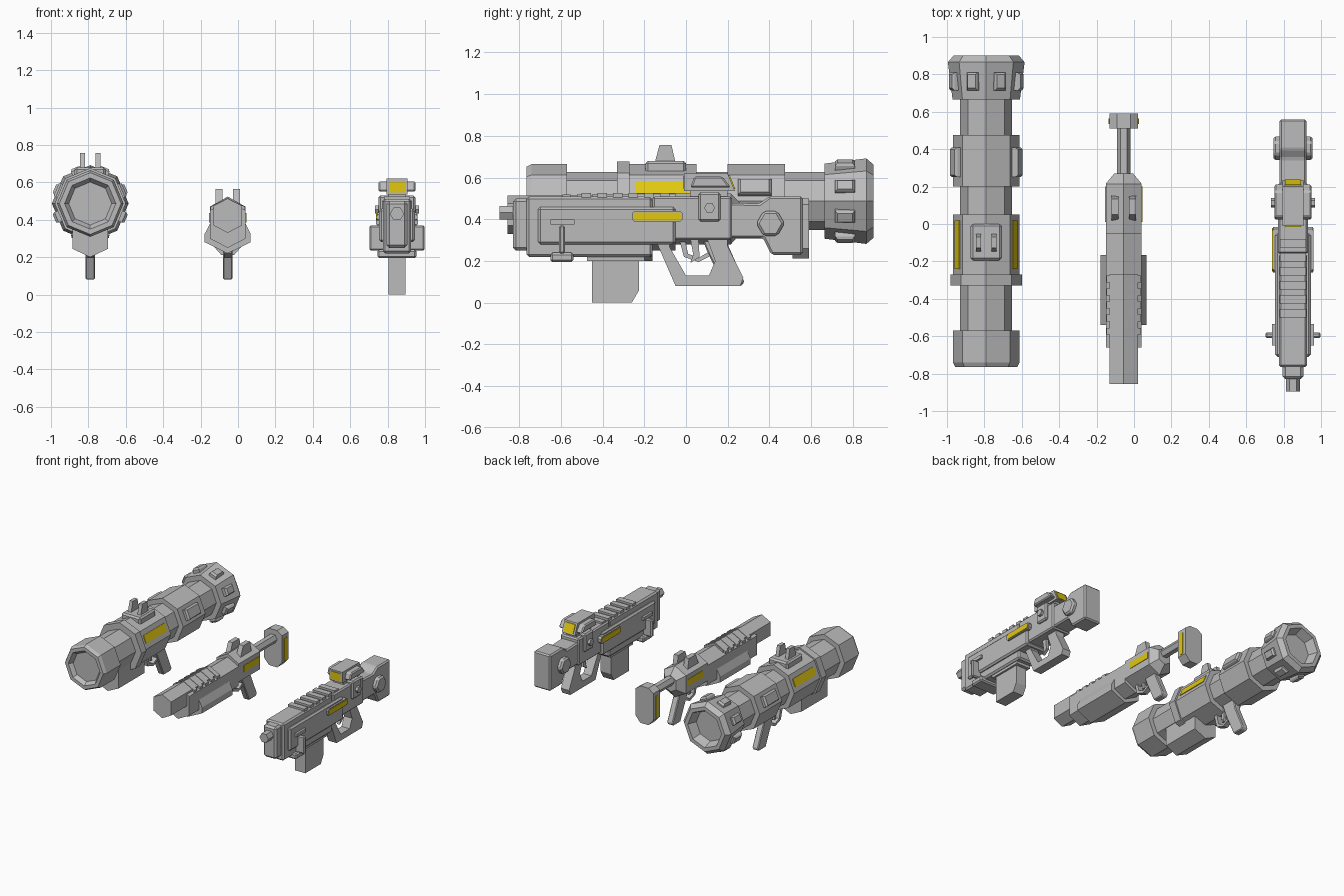
import bpy, bmesh, math

old = bpy.data.objects.get("Cube")
if old:
    bpy.data.objects.remove(old, do_unlink=True)


def material(name, rgb):
    m = bpy.data.materials.new(name)
    m.diffuse_color = (*rgb, 1)
    m.use_nodes = True
    m.node_tree.nodes["Principled BSDF"].inputs["Base Color"].default_value = (*rgb, 1)
    return m


GREY = material("matte grey", (0.5, 0.5, 0.5))
YELLOW = material("warning yellow", (0.76, 0.58, 0.005))


def skin(name, rings, mat=GREY, bevel=0):
    """Join matching rings of points into a closed solid."""
    bm = bmesh.new()
    vs = [[bm.verts.new(p) for p in ring] for ring in rings]
    n = len(vs[0])
    for a, b in zip(vs, vs[1:]):
        for i in range(n):
            j = (i + 1) % n
            bm.faces.new((a[i], a[j], b[j], b[i]))
    bm.faces.new(vs[0][::-1])
    bm.faces.new(vs[-1])
    bmesh.ops.recalc_face_normals(bm, faces=bm.faces[:])
    me = bpy.data.meshes.new(name)
    bm.to_mesh(me)
    bm.free()
    me.materials.append(mat)
    ob = bpy.data.objects.new(name, me)
    bpy.context.scene.collection.objects.link(ob)
    if bevel:
        mod = ob.modifiers.new("chamfer", "BEVEL")
        mod.width, mod.segments = bevel, 1
    return ob


def side(name, cx, half, outline, mat=GREY, bevel=0):
    """Side outline (y, z) given thickness across x."""
    return skin(name, [[(cx + s * half, y, z) for y, z in outline] for s in (-1, 1)], mat, bevel)


def block(name, cx, half, y0, y1, z0, z1, mat=GREY, bevel=0):
    return side(name, cx, half, [(y0, z0), (y1, z0), (y1, z1), (y0, z1)], mat, bevel)


def loft(name, cx, cz, section, stations):
    """Cross-section (x, z) run along y, scaled at each (y, scale) station."""
    return skin(name, [[(cx + x * s, y, cz + z * s) for x, z in section] for y, s in stations])


def ngon(n, r=1, cx=0, cy=0):
    return [(cx + r * math.cos(i * math.tau / n), cy + r * math.sin(i * math.tau / n)) for i in range(n)]


def mirrored(half):
    """Complete a right-hand half section, listed from top to bottom."""
    return half + [(-x, z) for x, z in reversed(half) if x]


def pad(name, cx, cz, angle, r, y0, y1, w, h, top=0.75, mat=GREY):
    """Tapered pad standing on the tube at an angle measured from straight up."""
    l = (y1 - y0) / 2
    rings = [[(a * w / 2 * k, b * l * k, z) for a, b in ((-1, -1), (1, -1), (1, 1), (-1, 1))]
             for z, k in ((-0.02, 1), (h * 0.6, 1), (h, top))]
    ob = skin(name, rings, mat)
    t = math.radians(angle)
    ob.location = (cx + r * math.sin(t), (y0 + y1) / 2, cz + r * math.cos(t))
    ob.rotation_euler = (0, t, 0)
    return ob


FLAT = math.cos(math.pi / 8)  # octagon face distance per unit radius

# ---- Launcher: eight-sided tube with recessed ends ----
L, LZ = -0.79, 0.487
loft("launcher_tube", L, LZ, ngon(8), [
    (-0.735, 0.115), (-0.765, 0.137), (-0.765, 0.165), (-0.74, 0.178), (-0.57, 0.178),
    (-0.57, 0.139), (-0.33, 0.139), (-0.33, 0.19), (-0.27, 0.19), (-0.27, 0.178),
    (0.05, 0.178), (0.05, 0.139), (0.2, 0.139), (0.2, 0.178), (0.475, 0.178),
    (0.475, 0.139), (0.665, 0.139), (0.665, 0.18), (0.865, 0.205), (0.9, 0.175),
    (0.9, 0.145), (0.83, 0.12)])
for i in range(8):
    pad("launcher_flare_lug", L, LZ, 22.5 + 45 * i, 0.19 * FLAT, 0.715, 0.81, 0.06, 0.032)
for a in (-67.5, 67.5):
    pad("launcher_side_pad", L, LZ, a, 0.178 * FLAT, 0.25, 0.41, 0.08, 0.032, 0.85)
    pad("launcher_yellow_panel", L, LZ, a, 0.178 * FLAT, -0.24, 0.02, 0.062, 0.005, 1, YELLOW)
loft("launcher_lower_housing", L, 0, mirrored([(0.095, 0.4), (0.095, 0.245), (0, 0.2)]),
     [(-0.475, 1), (-0.16, 1)])
block("launcher_sight_base", L, 0.083, -0.195, 0, 0.62, 0.68, bevel=0.012)
for s in (-1, 1):
    side("launcher_sight_prong", L + s * 0.041, 0.014,
         [(-0.15, 0.67), (-0.05, 0.67), (-0.07, 0.757), (-0.127, 0.757)])

# ---- Carbine: slim faceted body ----
C = -0.055
loft("carbine_barrel", C, 0.42, mirrored([(0, 0.094), (0.076, 0.055), (0.076, -0.05), (0, -0.09)]),
     [(-0.855, 1), (-0.27, 1)])
loft("carbine_handguard", C, 0.39, mirrored([(0, 0.11), (0.096, 0.06), (0.096, -0.09), (0, -0.14)]),
     [(-0.66, 1), (-0.05, 1)])
loft("carbine_skirt", C, 0, mirrored([(0.09, 0.39), (0.123, 0.325), (0.123, 0.28), (0, 0.22)]),
     [(-0.54, 1), (-0.165, 1)])
for i in range(5):
    loft("carbine_slat", C, 0.39, mirrored([(0, 0.128), (0.092, 0.08), (0.092, 0.0), (0, -0.05)]),
         [(-0.592 + i * 0.07, 1), (-0.555 + i * 0.07, 1)])
loft("carbine_receiver", C, 0.41, mirrored([(0, 0.114), (0.096, 0.06), (0.096, -0.08), (0, -0.13)]),
     [(-0.05, 1), (0.215, 1), (0.27, 0.52)])
loft("carbine_stock_rod", C, 0.43, ngon(6, 0.036), [(0.25, 1), (0.52, 1)])
loft("carbine_butt", C, 0, mirrored([(0.035, 0.5), (0.077, 0.47), (0.077, 0.26), (0.035, 0.213)]),
     [(0.51, 1), (0.59, 1)])
for s in (-1, 1):
    side("carbine_sight_prong", C + s * 0.046, 0.019,
         [(0.01, 0.47), (0.155, 0.47), (0.135, 0.565), (0.05, 0.565)])
    block("carbine_yellow_stripe", C + s * 0.096, 0.004, 0.01, 0.2, 0.385, 0.435, YELLOW)
    block("carbine_butt_yellow_stripe", C + s * 0.077, 0.004, 0.535, 0.565, 0.27, 0.44, YELLOW)

# ---- Pistol grip, trigger and guard shared by launcher and carbine ----
for label, cx in (("launcher", L), ("carbine", C)):
    side(label + "_grip", cx, 0.025, [
        (0.05, 0.38), (0.18, 0.38), (0.2, 0.28), (0.28, 0.1), (0.265, 0.08), (0.18, 0.08), (0.1, 0.25)],
        bevel=0.006)
    side(label + "_trigger_guard", cx, 0.02, [
        (-0.05, 0.37), (-0.01, 0.22), (0.06, 0.195), (0.13, 0.23), (0.12, 0.25),
        (0.06, 0.215), (0.01, 0.235), (-0.02, 0.37)])
    side(label + "_trigger", cx, 0.01, [(0.03, 0.37), (0.06, 0.37), (0.055, 0.24), (0.035, 0.24)])

# ---- Rifle: blocky body with magazine, scope and solid stock ----
R = 0.85
loft("rifle_muzzle", R, 0.432, ngon(6, 0.038), [(-0.895, 1), (-0.8, 1)])
block("rifle_nose", R, 0.056, -0.83, -0.74, 0.25, 0.5, bevel=0.015)
block("rifle_front_block", R, 0.076, -0.765, -0.16, 0.22, 0.51, bevel=0.012)
block("rifle_side_shell", R, 0.095, -0.71, -0.05, 0.28, 0.46, bevel=0.012)
block("rifle_receiver", R, 0.08, -0.16, 0.22, 0.3, 0.51, bevel=0.01)
for i in range(6):
    block("rifle_top_slat", R, 0.07, -0.5 + i * 0.075, -0.455 + i * 0.075, 0.49, 0.525)
side("rifle_magazine", R, 0.045,
     [(-0.45, 0.24), (-0.45, 0), (-0.26, 0), (-0.225, 0.06), (-0.225, 0.24)])
block("rifle_magazine_well", R, 0.06, -0.475, -0.2, 0.2, 0.24)
side("rifle_grip_loop", R, 0.035, [
    (-0.15, 0.31), (-0.05, 0.08), (0.26, 0.08), (0.275, 0.12), (0.2, 0.27), (0.2, 0.31),
    (0.1, 0.31), (0.14, 0.2), (0.11, 0.13), (0, 0.13), (-0.08, 0.27), (-0.06, 0.31)])
side("rifle_trigger", R, 0.012, [(0.02, 0.31), (0.06, 0.31), (0.065, 0.22), (0.02, 0.19), (0.035, 0.23)])
side("rifle_stock", R, 0.072, [
    (0.2, 0.31), (0.2, 0.48), (0.35, 0.475), (0.4, 0.51), (0.56, 0.51), (0.56, 0.23),
    (0.41, 0.23), (0.37, 0.31)], bevel=0.01)
side("rifle_stock_hex_disc", R, 0.105, ngon(6, 0.068, 0.405, 0.38), bevel=0.012)
# side fittings reach through the body to both sides
block("rifle_side_bracket", R, 0.112, -0.65, -0.535, 0.375, 0.4)
block("rifle_bracket_bar", R, 0.148, -0.61, -0.58, 0.235, 0.37, bevel=0.008)
block("rifle_bracket_foot", R, 0.105, -0.65, -0.54, 0.195, 0.24, bevel=0.01)
block("rifle_bolt_block", R, 0.098, 0.06, 0.165, 0.39, 0.53, bevel=0.01)
side("rifle_bolt_knob", R, 0.118, ngon(6, 0.026, 0.113, 0.455))


def slot(inset):
    y0, y1, z0, z1, c = -0.26 + inset, -0.015 - inset, 0.388 + inset, 0.44 - inset, 0.013
    return [(y0 + c, z0), (y1 - c, z0), (y1, z0 + c), (y1, z1 - c),
            (y1 - c, z1), (y0 + c, z1), (y0, z1 - c), (y0, z0 + c)]


side("rifle_slot_frame", R, 0.107, slot(0))
side("rifle_yellow_slot", R, 0.111, slot(0.007), YELLOW)
# scope with a yellow lens at each end
block("rifle_scope_mount", R, 0.045, 0.02, 0.2, 0.5, 0.56)
side("rifle_scope", R, 0.056, [(-0.01, 0.535), (-0.01, 0.62), (0.2, 0.62), (0.235, 0.535)])
side("rifle_scope_side_hood", R, 0.1, [(0.02, 0.552), (0.04, 0.605), (0.175, 0.605), (0.215, 0.552)],
     bevel=0.008)
block("rifle_front_lens", R, 0.042, -0.015, -0.009, 0.547, 0.608, YELLOW)
side("rifle_rear_lens", R, 0.042, [(0.2, 0.61), (0.21, 0.61), (0.237, 0.545), (0.227, 0.545)], YELLOW)
